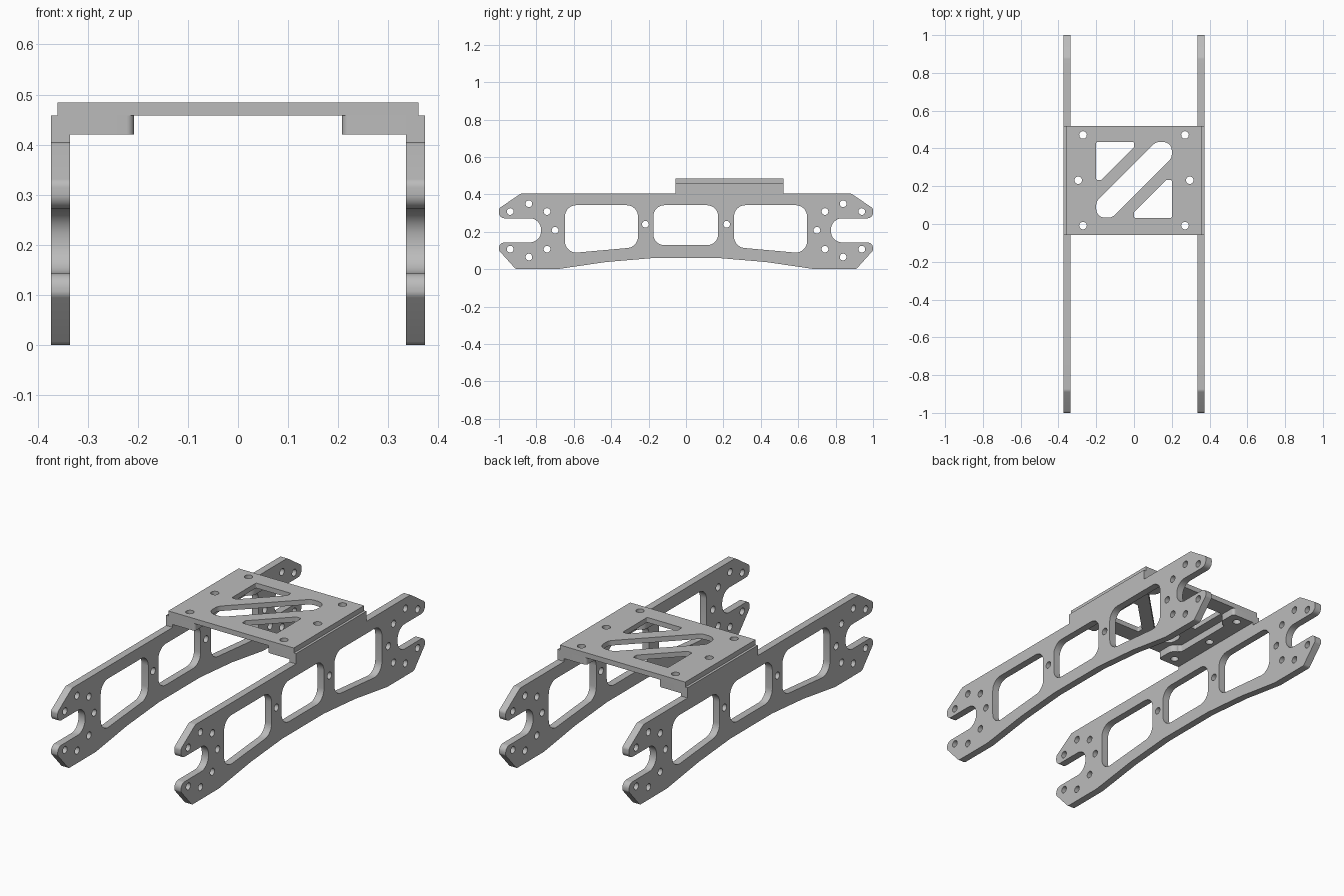
import bpy, bmesh, math
from mathutils import Vector, Matrix

cube = bpy.data.objects.get("Cube")
if cube:
    bpy.data.objects.remove(cube, do_unlink=True)

grey = bpy.data.materials.new("plain grey")
grey.use_nodes = True
grey.diffuse_color = (0.5, 0.5, 0.5, 1)
grey.node_tree.nodes["Principled BSDF"].inputs["Base Color"].default_value = (0.5, 0.5, 0.5, 1)


def rounded(corners, radius=0.0, steps=8):
    """Closed outline with filleted corners; a corner is (u, v) or (u, v, radius)."""
    out = []
    for i, c in enumerate(corners):
        p = Vector(c[:2])
        r = c[2] if len(c) > 2 else radius
        if r == 0:
            out.append(p)
            continue
        a = (Vector(corners[i - 1][:2]) - p).normalized()
        b = (Vector(corners[(i + 1) % len(corners)][:2]) - p).normalized()
        half = a.angle(b) / 2
        centre = p + (a + b).normalized() * (r / math.sin(half))
        start = p + a * (r / math.tan(half)) - centre
        end = p + b * (r / math.tan(half)) - centre
        sweep = math.atan2(start.x * end.y - start.y * end.x, start.dot(end))
        for k in range(steps + 1):
            out.append(centre + Matrix.Rotation(sweep * k / steps, 2) @ start)
    return out


def circle(u, v, r, n=24):
    return [Vector((u + r * math.cos(math.tau * k / n), v + r * math.sin(math.tau * k / n)))
            for k in range(n)]


def box(u0, u1, v0, v1):
    return [(u0, v0), (u1, v0), (u1, v1), (u0, v1)]


def plate(name, outlines, low, high, sideways=False):
    """Extrude an outline with holes from low to high, along z or (sideways) along x."""
    curve = bpy.data.curves.new(name, 'CURVE')
    curve.dimensions = '2D'
    curve.fill_mode = 'BOTH'
    curve.extrude = (high - low) / 2
    for pts in outlines:
        s = curve.splines.new('POLY')
        s.points.add(len(pts) - 1)
        for sp, p in zip(s.points, pts):
            sp.co = (p[0], p[1], 0, 1)
        s.use_cyclic_u = True
    temp = bpy.data.objects.new(name + "_outline", curve)
    bpy.context.collection.objects.link(temp)
    graph = bpy.context.evaluated_depsgraph_get()
    mesh = bpy.data.meshes.new_from_object(temp.evaluated_get(graph))
    bpy.data.objects.remove(temp, do_unlink=True)
    bpy.data.curves.remove(curve)

    bm = bmesh.new()
    bm.from_mesh(mesh)
    bmesh.ops.remove_doubles(bm, verts=bm.verts, dist=0.0002)
    bmesh.ops.recalc_face_normals(bm, faces=bm.faces)
    bm.transform(Matrix.Translation((0, 0, (low + high) / 2)))
    if sideways:
        bm.transform(Matrix(((0, 0, 1, 0), (1, 0, 0, 0), (0, 1, 0, 0), (0, 0, 0, 1))))
    bm.to_mesh(mesh)
    bm.free()
    mesh.name = name
    mesh.materials.clear()
    mesh.materials.append(grey)
    obj = bpy.data.objects.new(name, mesh)
    bpy.context.collection.objects.link(obj)
    bpy.ops.object.select_all(action='DESELECT')
    obj.select_set(True)
    bpy.context.view_layer.objects.active = obj
    bpy.ops.object.shade_smooth_by_angle(angle=math.radians(30))


def flip(corners):
    return [(-c[0], *c[1:]) for c in reversed(corners)]


BACK, FRONT, MID = 0.52, -0.057, 0.2315

# Side plate: forked ends, arched underside and a raised mount for the deck
fork = [(0.17, 0.06), (0.43, 0.038), (0.6, 0.013), (0.69, 0), (0.91, 0, 0.02),
        (1, 0.1, 0.02), (1, 0.143, 0.03), (0.775, 0.143, 0.06),
        (0.775, 0.272, 0.06), (1, 0.272, 0.03), (1, 0.325, 0.02), (0.882, 0.405, 0.03)]
mount = [(BACK, 0.405), (BACK, 0.458), (FRONT, 0.458), (FRONT, 0.405)]
side = [rounded(fork + mount + flip(fork))]

# Windows and bolt holes of the side plate
window = [(0.257, 0.118), (0.647, 0.083), (0.647, 0.342), (0.257, 0.342)]
side += [rounded(window, 0.06), rounded(flip(window), 0.06),
         rounded(box(-0.175, 0.172, 0.128, 0.342), 0.06)]
bolts = [(0.94, 0.308), (0.84, 0.35), (0.743, 0.308), (0.7, 0.208),
         (0.743, 0.107), (0.84, 0.065), (0.94, 0.107), (0.217, 0.24)]
side += [circle(s * y, z, 0.018) for y, z in bolts for s in (-1, 1)]

plate("left_side_plate", side, 0.335, 0.373, True)
plate("right_side_plate", side, -0.373, -0.335, True)

# Deck rails: inner flanges with a rounded tab at each end
tab = 0.115
rail = [(0.34, FRONT), (0.208, FRONT, 0.015), (0.208, FRONT + tab, 0.04),
        (0.25, FRONT + tab, 0.02), (0.25, BACK - tab, 0.02),
        (0.208, BACK - tab, 0.04), (0.208, BACK, 0.015), (0.34, BACK)]
deck_bolts = [(0.27, MID - 0.24), (0.295, MID), (0.27, MID + 0.24)]
rail_holes = [circle(x, y, 0.02) for x, y in deck_bolts]
plate("left_deck_rail", [rounded(rail)] + rail_holes, 0.42, 0.459)
plate("right_deck_rail", [rounded(flip(rail))] + [flip(h) for h in rail_holes], 0.42, 0.459)

# Deck: diagonal slot between two triangular openings
triangle = [(-0.2, 0.434, 0.006), (0, 0.434, 0.006), (0, 0.405, 0.01),
            (-0.171, 0.234, 0.01), (-0.2, 0.234, 0.006)]
turned = [(-x, 2 * MID + 0.004 - y, r) for x, y, r in triangle]
slot = [(-0.2, 0.118), (0.116, 0.434), (0.2, 0.434), (0.2, 0.35), (-0.116, 0.034), (-0.2, 0.034)]
deck = [box(-0.36, 0.36, FRONT, BACK), rounded(triangle), rounded(turned), rounded(slot, 0.045)]
deck += rail_holes + [flip(h) for h in rail_holes]
plate("deck", deck, 0.458, 0.484)
